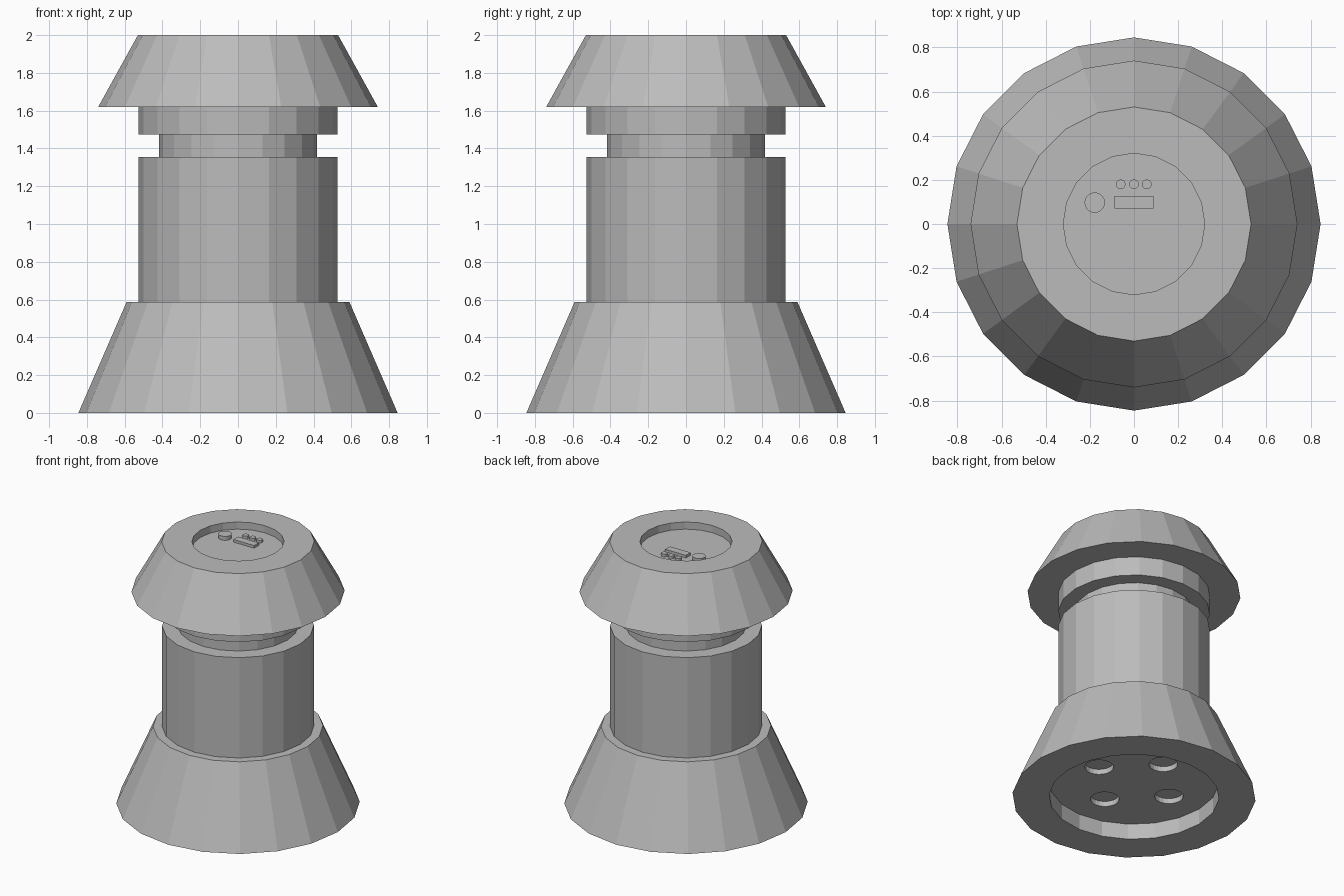
import bpy, bmesh
from math import tau
from mathutils import Matrix, Vector

cube = bpy.data.objects.get("Cube")
if cube:
    bpy.data.objects.remove(cube)

grey = bpy.data.materials.new("plain grey")
grey.use_nodes = True
colour = (0.5, 0.5, 0.5, 1)
grey.diffuse_color = colour
grey.node_tree.nodes["Principled BSDF"].inputs["Base Color"].default_value = colour


def finish(name, bm):
    bmesh.ops.recalc_face_normals(bm, faces=bm.faces)
    mesh = bpy.data.meshes.new(name)
    bm.to_mesh(mesh)
    bm.free()
    mesh.materials.append(grey)
    ob = bpy.data.objects.new(name, mesh)
    bpy.context.collection.objects.link(ob)
    return ob


def lathe(name, profile, sides=20):
    bm = bmesh.new()
    verts = [bm.verts.new((r, 0, z)) for r, z in profile]
    edges = [bm.edges.new(pair) for pair in zip(verts, verts[1:])]
    bmesh.ops.spin(bm, geom=verts + edges, cent=(0, 0, 0), axis=(0, 0, 1),
                   angle=tau, steps=sides, use_merge=True)
    bmesh.ops.remove_doubles(bm, verts=bm.verts, dist=0.0005)
    return finish(name, bm)


def discs(name, spots, radius, low, high, sides):
    bm = bmesh.new()
    for x, y in spots:
        bmesh.ops.create_cone(bm, cap_ends=True, segments=sides, radius1=radius,
                              radius2=radius, depth=high - low,
                              matrix=Matrix.Translation((x, y, (low + high) / 2)))
    return finish(name, bm)


# Turned body: flared foot, column, neck groove and flared cap
FLOOR, RECESS = 1.945, 0.12
body = lathe("turned_body", [
    (0, RECESS), (0.59, RECESS), (0.59, 0), (0.845, 0),
    (0.59, 0.587), (0.527, 0.587), (0.527, 1.355), (0.418, 1.355),
    (0.418, 1.475), (0.527, 1.475), (0.527, 1.62), (0.74, 1.62),
    (0.53, 2), (0.32, 2), (0.32, FLOOR), (0, FLOOR)])

# Four shallow holes in the underside recess
d = 0.316
cutter = discs("hole_cutter", [(d, 0), (0, d), (-d, 0), (0, -d)],
               0.1, RECESS - 0.05, RECESS + 0.04, 20)
cutter.hide_render = True
cutter.hide_viewport = True
cut = body.modifiers.new("holes", 'BOOLEAN')
cut.operation = 'DIFFERENCE'
cut.solver = 'EXACT'
cut.object = cutter

# Raised details on the sunken top
discs("round_button", [(-0.178, 0.097)], 0.046, FLOOR - 0.005, FLOOR + 0.03, 20)
discs("small_buttons", [(-0.06, 0.18), (0, 0.18), (0.058, 0.18)],
      0.022, FLOOR - 0.005, FLOOR + 0.02, 12)
bm = bmesh.new()
bmesh.ops.create_cube(bm, size=1)
bmesh.ops.scale(bm, vec=Vector((0.176, 0.057, 0.025)), verts=bm.verts)
bmesh.ops.translate(bm, vec=(0, 0.098, FLOOR + 0.0075), verts=bm.verts)
finish("bar_plate", bm)
